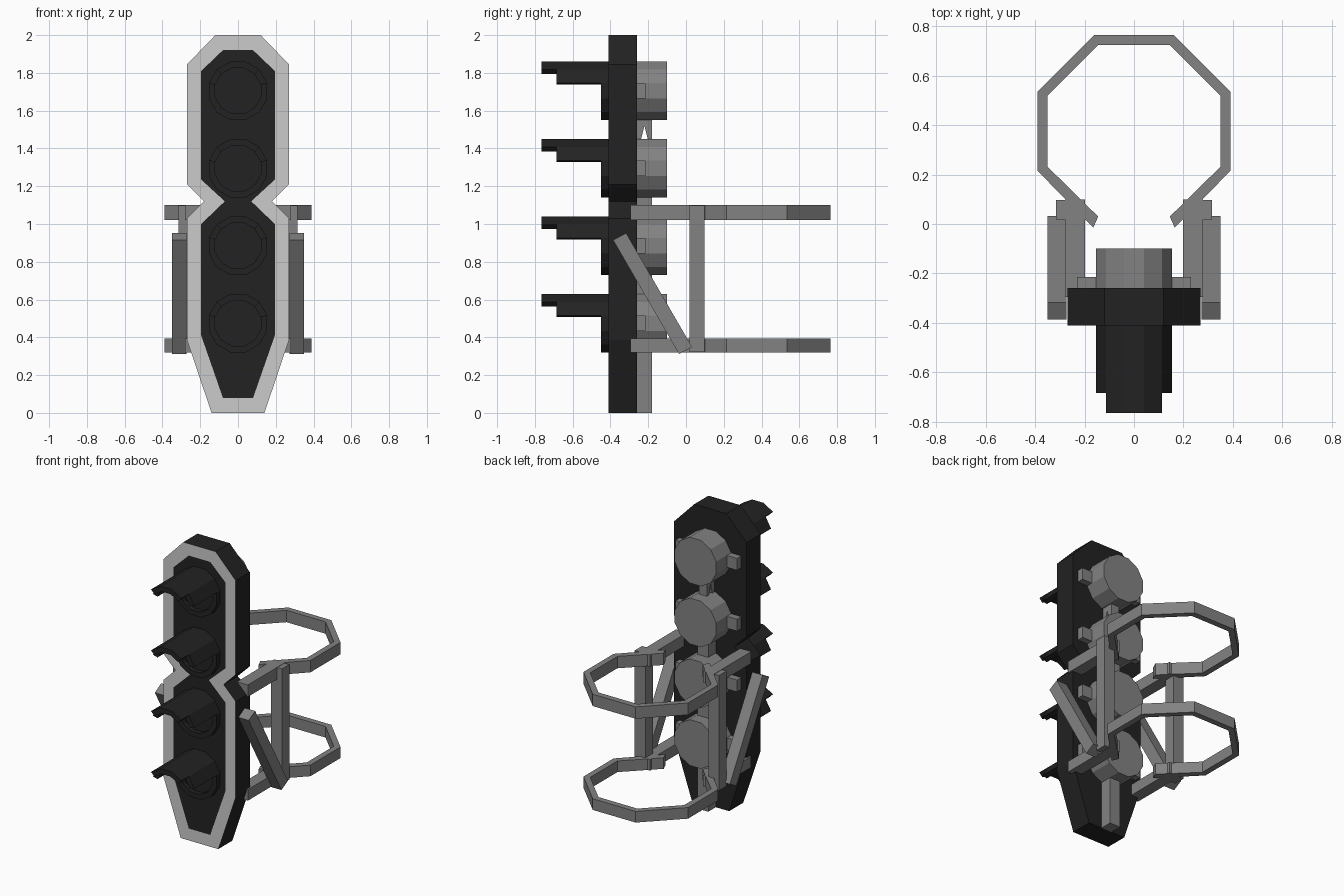
import bpy, bmesh, math
from mathutils import Vector

cube = bpy.data.objects.get("Cube")
if cube:
    bpy.data.objects.remove(cube, do_unlink=True)


def material(name, v):
    m = bpy.data.materials.new(name)
    m.use_nodes = True
    m.diffuse_color = (v, v, v, 1)
    bsdf = next(n for n in m.node_tree.nodes if n.type == 'BSDF_PRINCIPLED')
    bsdf.inputs["Base Color"].default_value = (v, v, v, 1)
    bsdf.inputs["Roughness"].default_value = 0.7
    return m


BLACK = material("black", 0.016)
GREY = material("mid grey", 0.225)
LIGHT = material("light grey", 0.6)


def finish(bm, name, *mats):
    bmesh.ops.recalc_face_normals(bm, faces=bm.faces)
    me = bpy.data.meshes.new(name)
    bm.to_mesh(me)
    bm.free()
    for m in mats:
        me.materials.append(m)
    ob = bpy.data.objects.new(name, me)
    bpy.context.collection.objects.link(ob)
    return ob


def prism(bm, pts, offset):
    """Solid made by sweeping the polygon pts along offset."""
    offset = Vector(offset)
    a = [bm.verts.new(p) for p in pts]
    b = [bm.verts.new(Vector(p) + offset) for p in pts]
    bm.faces.new(a)
    bm.faces.new(b[::-1])
    for i in range(len(a)):
        j = (i + 1) % len(a)
        bm.faces.new((a[i], a[j], b[j], b[i]))


def box(name, x, y, z, mat):
    bm = bmesh.new()
    prism(bm, [(x[0], y[0], z[0]), (x[1], y[0], z[0]),
               (x[1], y[1], z[0]), (x[0], y[1], z[0])], (0, 0, z[1] - z[0]))
    return finish(bm, name, mat)


def ring_pt(r, k, y, zc):
    a = math.radians(15 + 30 * k)
    return (r * math.cos(a), y, zc + r * math.sin(a))


def drum(name, r, y0, y1, zc, mat):
    bm = bmesh.new()
    prism(bm, [ring_pt(r, k, y0, zc) for k in range(12)], (0, y1 - y0, 0))
    return finish(bm, name, mat)


# Backboard: black panel, light border on the front, pinched waist
FRONT, BACK = -0.41, -0.26
outer = [(.14, 0), (.27, .385), (.27, 1.03), (.18, 1.12), (.27, 1.21), (.27, 1.845), (.12, 2)]
inner = [(.08, .08), (.195, .41), (.195, 1.0), (.07, 1.12), (.195, 1.235), (.195, 1.81), (.08, 1.92)]


def loop(bm, half, y):
    full = half + [(-x, z) for x, z in reversed(half)]
    return [bm.verts.new((x, y, z)) for x, z in full]


bm = bmesh.new()
rim, panel, rear = loop(bm, outer, FRONT), loop(bm, inner, FRONT), loop(bm, outer, BACK)
bm.faces.new(panel)
bm.faces.new(rear)
for i in range(len(rim)):
    j = (i + 1) % len(rim)
    bm.faces.new((rim[i], rim[j], rear[j], rear[i]))
    bm.faces.new((rim[i], rim[j], panel[j], panel[i])).material_index = 1
finish(bm, "backboard", BLACK, LIGHT)

# Four lamps, each with a stepped visor, lens, rear housing and side tabs
for n, zc in enumerate((1.705, 1.295, 0.885, 0.475), 1):
    bm = bmesh.new()
    for k in range(12):
        tip = -0.765 if k in (1, 2, 3) else -0.685 if k in (0, 4) else -0.45
        prism(bm, [ring_pt(r, q, FRONT, zc) for r, q in
                   ((.16, k), (.16, k + 1), (.125, k + 1), (.125, k))], (0, tip - FRONT, 0))
    finish(bm, f"visor_{n}", BLACK)
    drum(f"lens_{n}", .125, -.42, FRONT, zc, BLACK)
    drum(f"lamp_housing_{n}", .16, BACK, -.10, zc, GREY)
    box(f"lamp_tabs_{n}", (-.23, .23), (BACK, -.215), (zc - .04, zc + .04), GREY)

# Rear spine and the small forked link between the two top housings
box("rear_spine", (-.04, .04), (BACK, -.18), (0, 1.30), GREY)
bm = bmesh.new()
prism(bm, [(-.03, y, z) for y, z in ((-.26, 1.44), (-.24, 1.44), (-.22, 1.52), (-.20, 1.44),
                                     (-.18, 1.44), (-.18, 1.57), (-.26, 1.57))], (.06, 0, 0))
finish(bm, "forked_link", GREY)

# Bracket on each side: two arms, an upright and a diagonal brace
LEVELS = {"lower": (.32, .395), "upper": (1.02, 1.10)}


def span(s, a, b):
    return tuple(sorted((s * a, s * b)))


for side, s in (("left", 1), ("right", -1)):
    for level, z in LEVELS.items():
        box(f"{side}_{level}_arm", span(s, .198, .28), (-.295, .10), z, GREY)
    box(f"{side}_upright", span(s, .235, .315), (.018, .097), (.322, 1.098), GREY)
    bm = bmesh.new()
    prism(bm, [(s * .273, y, z) for y, z in
               ((-.386, .915), (-.317, .952), (.032, .349), (-.037, .312))], (s * .077, 0, 0))
    finish(bm, f"{side}_brace", GREY)

# Open eight-sided hoops that clasp a pole
hoop_out = [(.165, -.015), (.39, .215), (.39, .535), (.16, .765)]
hoop_in = [(.145, .03), (.35, .232), (.35, .52), (.145, .725)]
for level, (z0, z1) in LEVELS.items():
    bm = bmesh.new()
    out = hoop_out + [(-x, y) for x, y in reversed(hoop_out)]
    inn = hoop_in + [(-x, y) for x, y in reversed(hoop_in)]
    prism(bm, [(x, y, z0) for x, y in out + inn[::-1]], (0, 0, z1 - z0))
    finish(bm, f"{level}_hoop", GREY)
